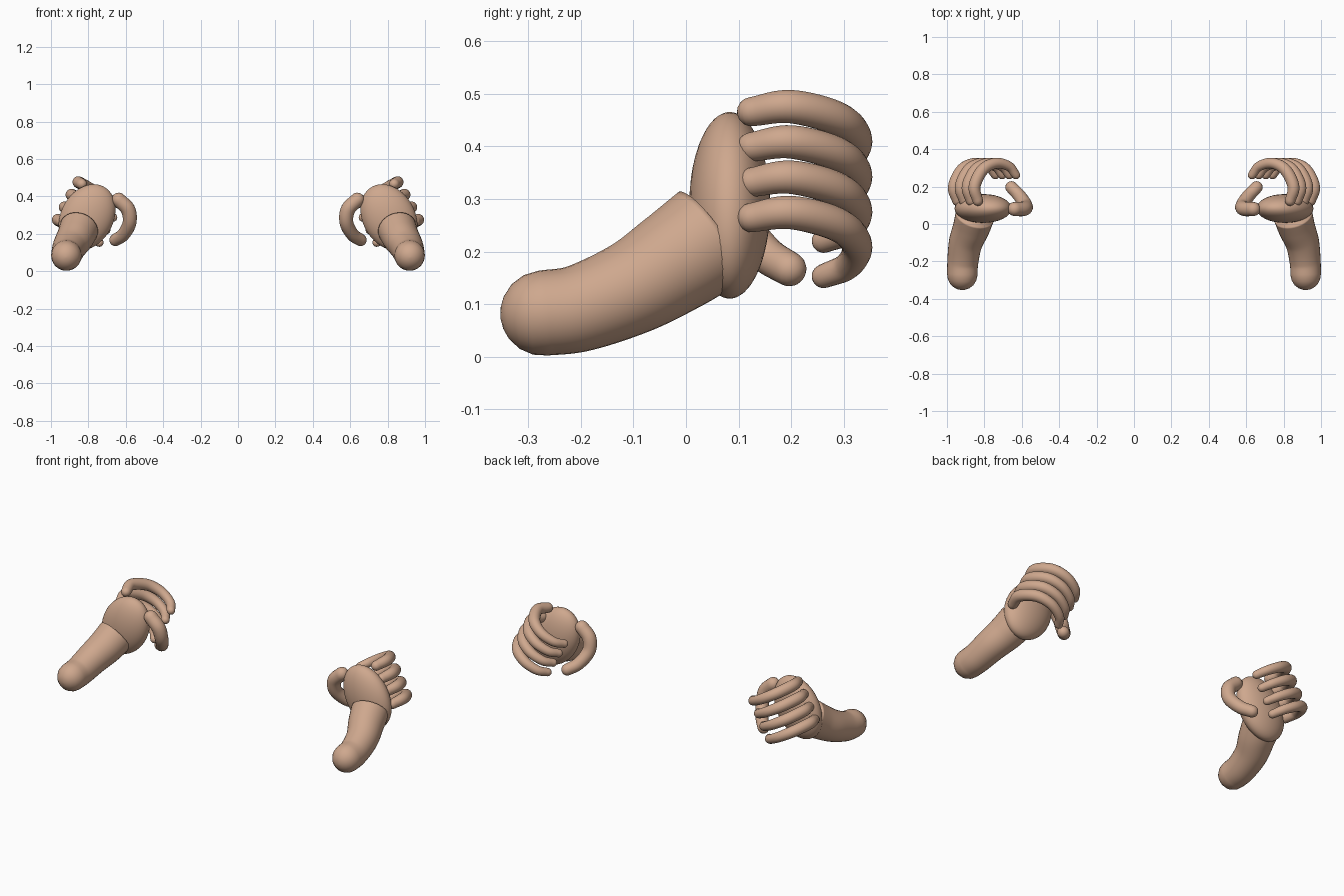
import bpy, bmesh, math
from mathutils import Vector, Matrix

if "Cube" in bpy.data.objects:
    bpy.data.objects.remove(bpy.data.objects["Cube"])

skin = bpy.data.materials.new("skin")
skin.diffuse_color = (0.62, 0.39, 0.27, 1)
skin.use_nodes = True
skin.node_tree.nodes["Principled BSDF"].inputs["Base Color"].default_value = skin.diffuse_color


def finish(name, bm):
    """Make a smooth skin object mirrored to the other hand."""
    bmesh.ops.recalc_face_normals(bm, faces=bm.faces)
    me = bpy.data.meshes.new(name)
    bm.to_mesh(me)
    bm.free()
    me.materials.append(skin)
    ob = bpy.data.objects.new(name, me)
    bpy.context.collection.objects.link(ob)
    for p in me.polygons:
        p.use_smooth = True
    ob.modifiers.new("other_hand", 'MIRROR').use_mirror_merge = False
    return ob


def spline(pts, n=8):
    """Catmull-Rom through 4D points (x, y, z, radius)."""
    p = [Vector(q) for q in pts]
    p = [2 * p[0] - p[1]] + p + [2 * p[-1] - p[-2]]
    out = []
    for i in range(1, len(p) - 2):
        a, b, c, d = p[i - 1:i + 3]
        for k in range(n):
            t = k / n
            out.append(0.5 * (2 * b + (c - a) * t + (2 * a - 5 * b + 4 * c - d) * t * t
                              + (3 * b - a - 3 * c + d) * t ** 3))
    return out + [p[-2]]


def tube(name, pts, sides=24, dome_end=True):
    """Tapered tube along a spline with rounded ends."""
    s = spline(pts)
    pos = [v.to_3d() for v in s]
    rad = [v[3] for v in s]
    tan = [(pos[min(i + 1, len(s) - 1)] - pos[max(i - 1, 0)]).normalized() for i in range(len(s))]
    rings = list(zip(pos, tan, rad))
    angles = [math.radians(a) for a in (20, 40, 60, 75, 88)]
    head = [(pos[0] - tan[0] * rad[0] * math.sin(a), tan[0], rad[0] * math.cos(a)) for a in angles]
    tail = [(pos[-1] + tan[-1] * rad[-1] * math.sin(a), tan[-1], rad[-1] * math.cos(a)) for a in angles]
    rings = head[::-1] + rings + (tail if dome_end else [])
    bm = bmesh.new()
    loops = []
    u = tan[0].orthogonal().normalized()
    for c, t, r in rings:
        u = (u - t * u.dot(t)).normalized()
        w = t.cross(u)
        loops.append([bm.verts.new(c + (u * math.cos(2 * math.pi * k / sides)
                                        + w * math.sin(2 * math.pi * k / sides)) * r)
                      for k in range(sides)])
    for a, b in zip(loops, loops[1:]):
        for k in range(sides):
            j = (k + 1) % sides
            bm.faces.new((a[k], a[j], b[j], b[k]))
    bm.faces.new(loops[0])
    bm.faces.new(loops[-1])
    return finish(name, bm)


# forearm, rising from the elbow end to the wrist
tube("forearm", [(0.918, -0.272, 0.083, 0.081), (0.915, -0.2, 0.093, 0.083),
                 (0.90, -0.1, 0.133, 0.09), (0.87, -0.02, 0.182, 0.099),
                 (0.85, 0.045, 0.227, 0.105)], 32, dome_end=False)

# palm, a flattened ellipsoid tilted along the knuckle line
across = Vector((0.877, 0, 0.48))     # outward across the grip
along = Vector((-0.48, 0, 0.877))     # up the knuckle line
bm = bmesh.new()
bmesh.ops.create_uvsphere(bm, u_segments=40, v_segments=24, radius=1)
x, y, z = across * 0.14, Vector((0, 0.077, 0)), along * 0.187
bmesh.ops.transform(bm, verts=bm.verts, matrix=Matrix((
    (x.x, y.x, z.x, 0.807), (x.y, y.y, z.y, 0.083), (x.z, y.z, z.z, 0.288), (0, 0, 0, 1))))
finish("palm", bm)

# four curled fingers, stepped along the knuckle line
curl = [(0, 0.125, 0.028), (0.02, 0.2, 0.032), (-0.03, 0.29, 0.032),
        (-0.11, 0.325, 0.029), (-0.19, 0.308, 0.026), (-0.232, 0.262, 0.023)]
for i, name in enumerate(("index_finger", "middle_finger", "ring_finger", "little_finger")):
    base = Vector((0.835, 0, 0.466)) - along * (0.0765 * i)
    tube(name, [(*(base + across * a + Vector((0, d, 0))), r) for a, d, r in curl], 20)

# thumb hooking round on the inner side
tube("thumb", [(0.638, 0.08, 0.382, 0.038), (0.588, 0.082, 0.33, 0.039),
               (0.58, 0.10, 0.26, 0.037), (0.612, 0.15, 0.197, 0.035),
               (0.655, 0.196, 0.167, 0.033)], 20)
